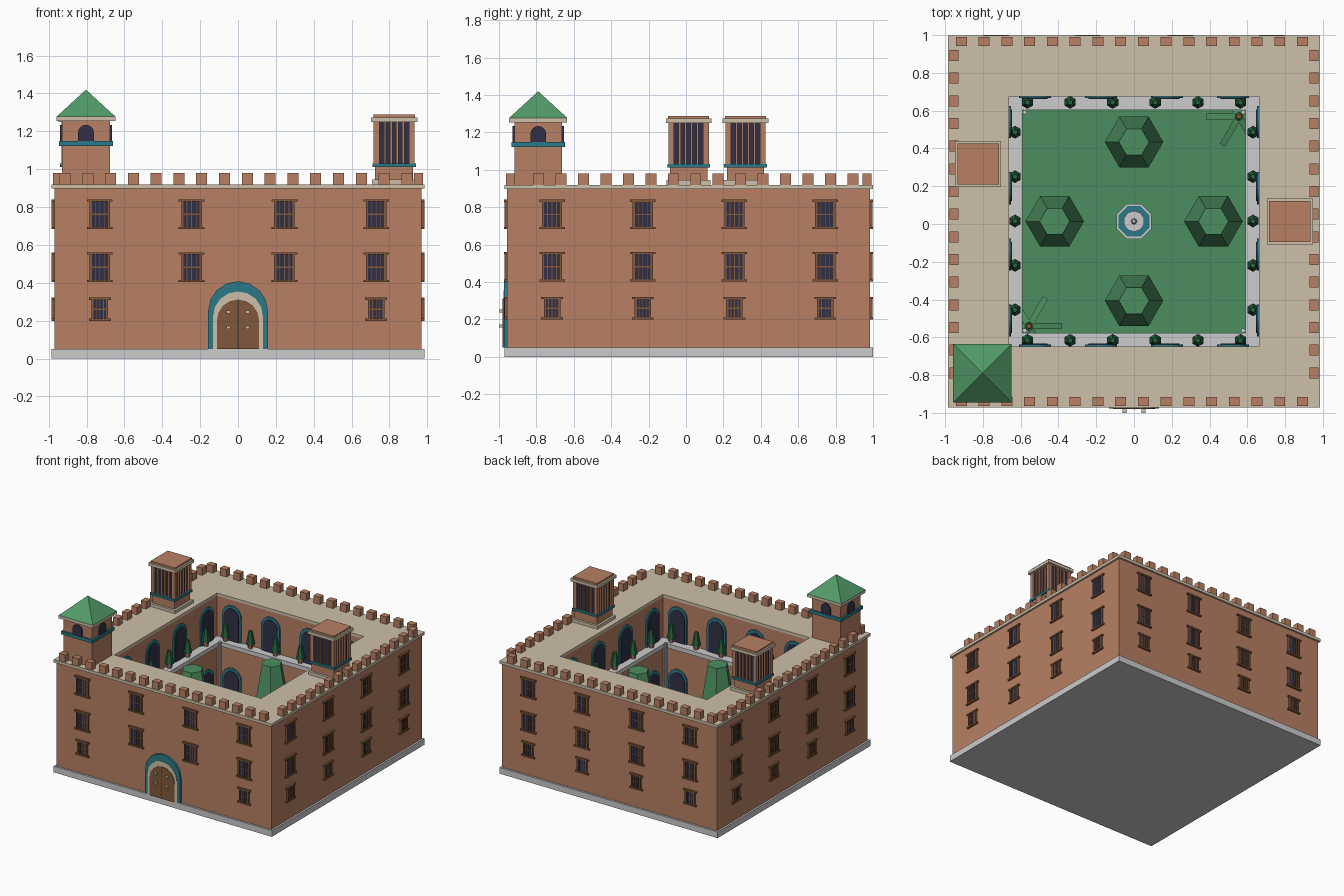
import bpy, bmesh, math
from mathutils import Matrix, Vector

if "Cube" in bpy.data.objects:
    bpy.data.objects.remove(bpy.data.objects["Cube"])

YC = 0.014  # depth offset of the building's centre


def lin(c):
    c /= 255
    return c / 12.92 if c <= 0.04045 else ((c + 0.055) / 1.055) ** 2.4


MATS = {}
for nm, rgb in {"terracotta": (184, 128, 100), "cream": (206, 192, 168), "stone_grey": (204, 204, 204),
                "leaf_green": (76, 143, 95), "roof_green": (82, 154, 104), "dark_green": (40, 100, 64),
                "teal": (42, 122, 136), "navy": (48, 48, 70), "wood_brown": (130, 88, 58)}.items():
    m = bpy.data.materials.new(nm)
    m.diffuse_color = (*[lin(c) for c in rgb], 1)
    m.use_nodes = True
    m.node_tree.nodes["Principled BSDF"].inputs["Base Color"].default_value = m.diffuse_color
    MATS[nm] = m


class Part:
    """Collects simple solids into one mesh."""

    def __init__(self):
        self.bm = bmesh.new()
        self.mats = []

    def paint(self, faces, mat):
        if mat not in self.mats:
            self.mats.append(mat)
        for f in faces:
            f.material_index = self.mats.index(mat)

    def box(self, mat, x0, x1, y0, y1, z0, z1, mtx=Matrix()):
        t = Matrix.Translation(((x0 + x1) / 2, (y0 + y1) / 2, (z0 + z1) / 2))
        s = Matrix.Diagonal((x1 - x0, y1 - y0, z1 - z0, 1))
        vs = bmesh.ops.create_cube(self.bm, size=1, matrix=mtx @ t @ s)["verts"]
        self.paint({f for v in vs for f in v.link_faces}, mat)

    def block(self, mat, h, z0, z1):
        self.box(mat, -h, h, -h, h, z0, z1)

    def cone(self, mat, n, r0, r1, z0, z1, x=0, y=0, rot=0):
        m = Matrix.Translation((x, y, (z0 + z1) / 2)) @ Matrix.Rotation(rot, 4, "Z")
        vs = bmesh.ops.create_cone(self.bm, cap_ends=True, segments=n, radius1=r0, radius2=r1,
                                   depth=z1 - z0, matrix=m)["verts"]
        self.paint({f for v in vs for f in v.link_faces}, mat)

    def arch(self, mat, h, z0, spring, depth, x=0, y=0, mtx=Matrix(), n=8):
        pts = [(-h, z0), (h, z0)]
        pts += [(h * math.cos(math.pi * i / n), spring + h * math.sin(math.pi * i / n)) for i in range(n + 1)]
        rings = [[self.bm.verts.new(mtx @ Vector((x + u, yy, z))) for u, z in pts] for yy in (y - depth, y)]
        k = len(pts)
        faces = [self.bm.faces.new(rings[0]), self.bm.faces.new(rings[1][::-1])]
        faces += [self.bm.faces.new((rings[0][i], rings[1][i], rings[1][(i + 1) % k], rings[0][(i + 1) % k]))
                  for i in range(k)]
        self.paint(faces, mat)

    def ring(self, mat, ho, hi, z0, z1):
        """Square ring with an open centre."""
        c = [(-1, -1), (1, -1), (1, 1), (-1, 1)]
        loops = [[self.bm.verts.new((a * h, b * h, z)) for a, b in c]
                 for h, z in ((ho, z0), (ho, z1), (hi, z1), (hi, z0))]
        faces = []
        for j in range(4):
            p, q = loops[j], loops[(j + 1) % 4]
            faces += [self.bm.faces.new((p[i], p[(i + 1) % 4], q[(i + 1) % 4], q[i])) for i in range(4)]
        self.paint(faces, mat)

    def mesh(self, name):
        bmesh.ops.recalc_face_normals(self.bm, faces=self.bm.faces)
        me = bpy.data.meshes.new(name)
        self.bm.to_mesh(me)
        self.bm.free()
        for m in self.mats:
            me.materials.append(MATS[m])
        return me

    def done(self, name, loc=(0, YC, 0)):
        return place(name, self.mesh(name), Matrix.Translation(loc))


def place(name, me, mtx):
    ob = bpy.data.objects.new(name, me)
    ob.matrix_world = mtx
    bpy.context.collection.objects.link(ob)
    return ob


def side(k):
    return Matrix.Translation((0, YC, 0)) @ Matrix.Rotation(k * math.pi / 2, 4, "Z")


# Plinth, lawn, walls, roof and courtyard gallery
p = Part(); p.block("stone_grey", 0.985, 0, 0.05); p.done("plinth")
p = Part(); p.block("leaf_green", 0.662, 0.05, 0.056); p.done("lawn")
p = Part(); p.ring("terracotta", 0.97, 0.662, 0.05, 0.897); p.done("walls")
p = Part(); p.ring("cream", 0.985, 0.662, 0.897, 0.92); p.done("roof_terrace")
p = Part(); p.ring("stone_grey", 0.662, 0.59, 0.535, 0.57); p.done("gallery")
p = Part()
for sx in (-1, 1):
    for sy in (-1, 1):
        p.cone("stone_grey", 8, 0.012, 0.012, 0.05, 0.58, sx * 0.578, sy * 0.578)
p.done("gallery_columns")

# Battlements
p = Part()
for s in (-1, 1):
    for i in range(16):
        x = -0.914 + i * 0.1204
        p.box("terracotta", x - 0.029, x + 0.029, s * 0.953 - 0.024, s * 0.953 + 0.024, 0.92, 0.98)
    for i in range(15):
        y = -0.802 + i * 0.12
        p.box("terracotta", s * 0.953 - 0.024, s * 0.953 + 0.024, y - 0.029, y + 0.029, 0.92, 0.98)
p.done("battlements")


# Barred windows
def window_mesh(h, hz):
    p = Part()
    p.box("navy", -h, h, -0.008, 0, -hz, hz)
    for s in (-1, 1):
        zc = s * (hz - 0.003)
        p.box("wood_brown", -h - 0.02, h + 0.02, -0.016, 0, zc - 0.006, zc + 0.006)
        p.box("wood_brown", s * h - 0.006, s * h + 0.006, -0.014, 0, -hz, hz)
    for i in range(1, 4):
        x = -h + i * h / 2
        p.box("wood_brown", x - 0.002, x + 0.002, -0.012, 0, -hz, hz)
    p.box("wood_brown", -h, h, -0.011, 0, -0.003, 0.003)
    return p.mesh("window")


big, small = window_mesh(0.048, 0.076), window_mesh(0.038, 0.058)
for k in range(4):
    for u in (-0.73, -0.245, 0.245, 0.73):
        for z, me in ((0.762, big), (0.482, big), (0.26, small)):
            if k == 0 and me is small and abs(u) < 0.5:
                continue  # gateway takes this space
            place("window", me, side(k) @ Matrix.Translation((u, -0.97, z)))

# Courtyard arches on two floors
p = Part()
p.arch("teal", 0.085, 0, 0.2, 0.01)
p.arch("navy", 0.067, 0, 0.195, 0.015)
arch_me = p.mesh("courtyard_arch")
for k in range(4):
    for u in (-0.525, -0.175, 0.175, 0.525):
        for z in (0.57, 0.06):
            place("courtyard_arch", arch_me, side(k) @ Matrix.Translation((u, 0.662, z)))

# Gateway
p = Part()
p.arch("teal", 0.158, 0.05, 0.25, 0.016)
p.arch("cream", 0.132, 0.05, 0.222, 0.02)
p.arch("wood_brown", 0.112, 0.05, 0.2, 0.024)
for x in (-0.05, 0.05):
    for z in (0.165, 0.245):
        p.box("cream", x - 0.01, x + 0.01, -0.044, -0.02, z - 0.008, z + 0.008)
p.box("navy", -0.002, 0.002, -0.0255, -0.02, 0.05, 0.31)
p.done("gateway", (0, YC - 0.97, 0))

# Corner tower
p = Part()
p.block("terracotta", 0.128, 0.92, 1.256)
p.block("teal", 0.142, 1.122, 1.148)
p.block("cream", 0.155, 1.254, 1.278)
p.cone("roof_green", 4, 0.155 * math.sqrt(2), 0, 1.278, 1.42, rot=math.pi / 4)
for k in range(4):
    p.arch("navy", 0.042, 1.148, 1.192, 0.01, y=-0.128, mtx=Matrix.Rotation(k * math.pi / 2, 4, "Z"))
p.done("corner_tower", (-0.803, -0.79, 0))

# Roof pavilions
for x, y in ((0.825, 0.014), (-0.825, 0.318)):
    p = Part()
    p.block("cream", 0.118, 0.92, 0.945)
    p.block("terracotta", 0.1, 0.945, 1.012)
    p.block("teal", 0.114, 1.012, 1.03)
    p.block("navy", 0.094, 1.03, 1.25)
    for k in range(4):
        m = Matrix.Rotation(k * math.pi / 2, 4, "Z")
        p.box("terracotta", -0.108, -0.078, -0.108, -0.078, 1.03, 1.25, m)
        for i in range(4):
            u = -0.048 + i * 0.032
            p.box("terracotta", u - 0.006, u + 0.006, -0.106, -0.09, 1.03, 1.25, m)
    p.block("cream", 0.122, 1.25, 1.274)
    p.block("terracotta", 0.109, 1.274, 1.288)
    p.done("roof_pavilion", (x, y, 0))

# Fountain
p = Part()
p.cone("stone_grey", 8, 0.1, 0.1, 0.05, 0.11, rot=math.pi / 8)
p.cone("teal", 8, 0.088, 0.088, 0.11, 0.114, rot=math.pi / 8)
p.cone("stone_grey", 8, 0.022, 0.018, 0.11, 0.19)
p.cone("stone_grey", 10, 0.025, 0.056, 0.18, 0.21)
p.cone("stone_grey", 8, 0.016, 0.01, 0.21, 0.25)
p.done("fountain")

# Large courtyard trees
p = Part()
p.cone("wood_brown", 6, 0.03, 0.03, 0.05, 0.21)
p.cone("leaf_green", 6, 0.155, 0.08, 0.2, 0.62, rot=math.pi / 6 * 3)
tree = p.mesh("courtyard_tree")
tree.transform(Matrix.Rotation(math.radians(0), 4, "Z"))
for x, y in ((0.42, 0), (-0.42, 0), (0, 0.42), (0, -0.42)):
    rot = Matrix.Rotation(math.pi / 6 if abs(min(v.co.x for v in tree.vertices)) < 0.15 else 0, 4, "Z")
    place("courtyard_tree", tree, Matrix.Translation((x, y + YC, 0)) @ rot)

# Potted shrubs along the gallery
p = Part()
p.cone("terracotta", 6, 0.018, 0.024, 0, 0.035)
p.cone("dark_green", 6, 0.034, 0.014, 0.035, 0.14)
shrub = p.mesh("potted_shrub")
spots = [(-0.564 + i * 0.2256, s * 0.63) for i in range(6) for s in (-1, 1)]
spots += [(s * 0.63, -0.468 + i * 0.235) for i in range(5) for s in (-1, 1)]
for x, y in spots:
    place("potted_shrub", shrub, Matrix.Translation((x, y + YC, 0.57)))

# Corner palms under the gallery
for s in (-1, 1):
    p = Part()
    p.cone("wood_brown", 6, 0.018, 0.014, 0.05, 0.36)
    for k in range(6):
        m = Matrix.Translation((0, 0, 0.35)) @ Matrix.Rotation(k * math.pi / 3, 4, "Z") \
            @ Matrix.Rotation(math.radians(15), 4, "Y")
        p.box("leaf_green", 0.02, 0.18, -0.016, 0.016, -0.005, 0.005, m)
    p.done("corner_palm", (s * 0.556, YC + s * 0.555, 0))
